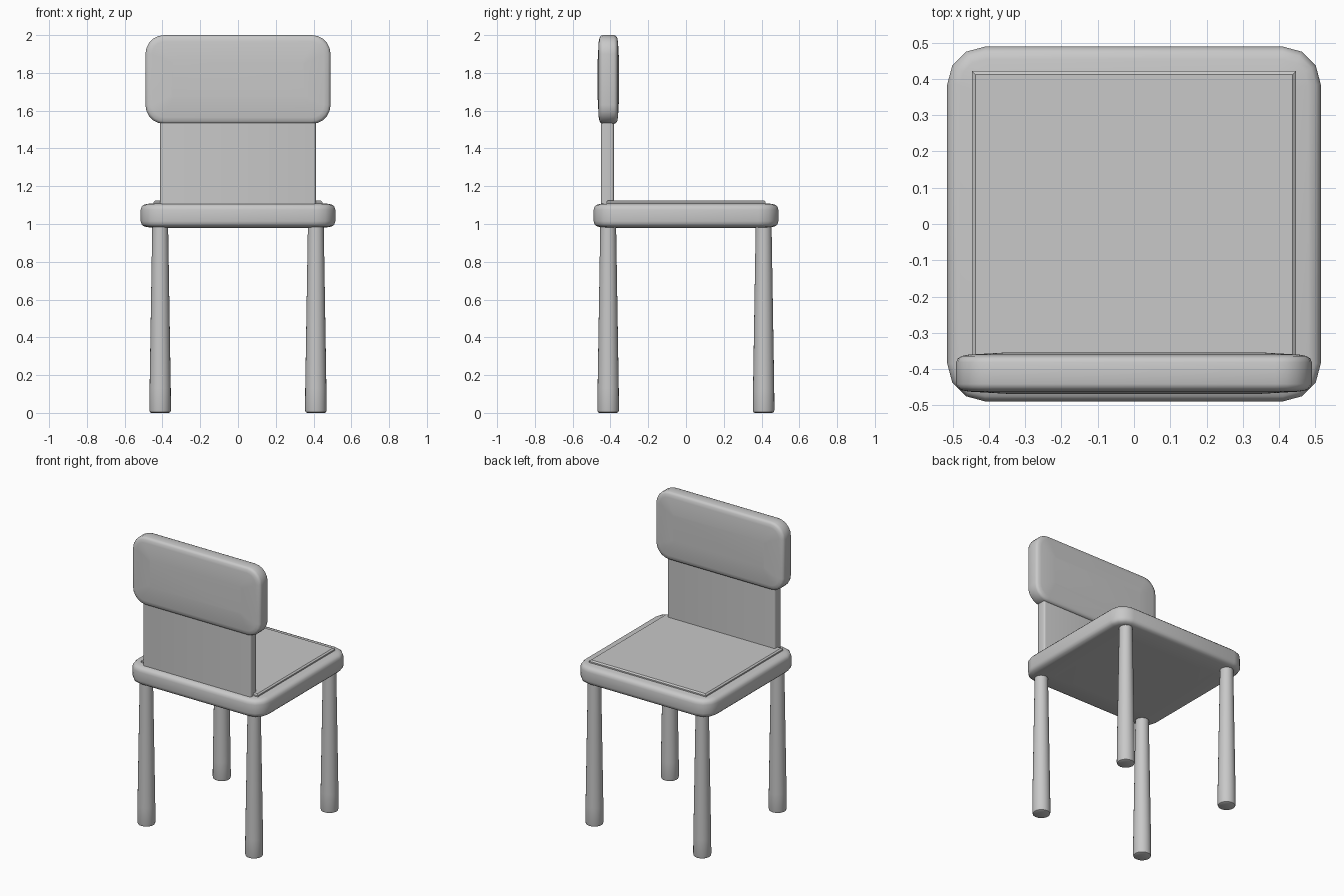
import bpy, bmesh, math

if "Cube" in bpy.data.objects:
    bpy.data.objects.remove(bpy.data.objects["Cube"])

grey = bpy.data.materials.new("soft_grey")
grey.diffuse_color = (0.58, 0.58, 0.58, 1)
grey.use_nodes = True
grey.node_tree.nodes["Principled BSDF"].inputs["Base Color"].default_value = grey.diffuse_color


def finish(name, bm, angle=40):
    bmesh.ops.recalc_face_normals(bm, faces=bm.faces[:])
    mesh = bpy.data.meshes.new(name)
    bm.to_mesh(mesh)
    bm.free()
    mesh.materials.append(grey)
    ob = bpy.data.objects.new(name, mesh)
    bpy.context.collection.objects.link(ob)
    bpy.ops.object.select_all(action='DESELECT')
    ob.select_set(True)
    bpy.context.view_layer.objects.active = ob
    bpy.ops.object.shade_smooth_by_angle(angle=math.radians(angle))
    return ob


def loft(name, rings, angle=40):
    """Skin a stack of equal-length point rings and cap both ends."""
    bm = bmesh.new()
    loops = [[bm.verts.new(p) for p in ring] for ring in rings]
    n = len(loops[0])
    for a, b in zip(loops, loops[1:]):
        for i in range(n):
            j = (i + 1) % n
            bm.faces.new((a[i], a[j], b[j], b[i]))
    bm.faces.new(loops[0][::-1])
    bm.faces.new(loops[-1])
    return finish(name, bm, angle)


def rounded_rect(hx, hy, r, segs):
    pts = []
    for k, (sx, sy) in enumerate([(1, 1), (-1, 1), (-1, -1), (1, -1)]):
        for s in range(segs + 1):
            a = math.pi / 2 * (k + s / segs)
            pts.append((sx * (hx - r) + r * math.cos(a),
                        sy * (hy - r) + r * math.sin(a)))
    return pts


def slab(name, hx, hy, r, segs, half_profile, place):
    """Cushion shape: rounded outline, inset by (inset, height) on both faces."""
    profile = [(d, -h) for d, h in reversed(half_profile)] + half_profile
    rings = [[place(u, v, h) for u, v in
              rounded_rect(hx - d, hy - d, max(r - d, 0.01), segs)]
             for d, h in profile]
    return loft(name, rings, 60)


# Seat with softly rounded edges
slab("seat", 0.515, 0.489, 0.105, 3,
     [(0, 0.03), (0.004, 0.045), (0.014, 0.056), (0.035, 0.062), (0.15, 0.066)],
     lambda u, v, h: (u, v, 1.045 + h))

# Thin seat pad with chamfered rim
pad = [(0.447, 1.10), (0.447, 1.117), (0.437, 1.125)]
loft("seat_pad", [[(sx * e, sy * (e - 0.025), z)
                   for sx, sy in [(1, 1), (-1, 1), (-1, -1), (1, -1)]]
                  for e, z in pad], 20)

# Backrest cushion, slightly domed front and back
slab("backrest", 0.49, 0.235, 0.1, 5,
     [(0, 0.03), (0.004, 0.04), (0.014, 0.047), (0.035, 0.051), (0.14, 0.057)],
     lambda u, v, h: (u, -0.411 - h, 1.765 + v))

# Panel joining seat and backrest
loft("back_panel", [[(x, y - 0.416, z) for x, y in rounded_rect(0.412, 0.034, 0.012, 3)]
                    for z in (1.06, 1.62)])

# Four tapered round legs with a small bevel at the foot
leg_profile = [(0.046, 0.0), (0.054, 0.004), (0.057, 0.015),
               (0.056, 0.13), (0.042, 0.99)]
SIDES = 24
for side, sx in (("left", -1), ("right", 1)):
    for end, y in (("front", -0.412), ("back", 0.411)):
        loft(f"{end}_{side}_leg",
             [[(sx * 0.412 + r * math.cos(2 * math.pi * i / SIDES),
                y + r * math.sin(2 * math.pi * i / SIDES), z)
               for i in range(SIDES)] for r, z in leg_profile])
